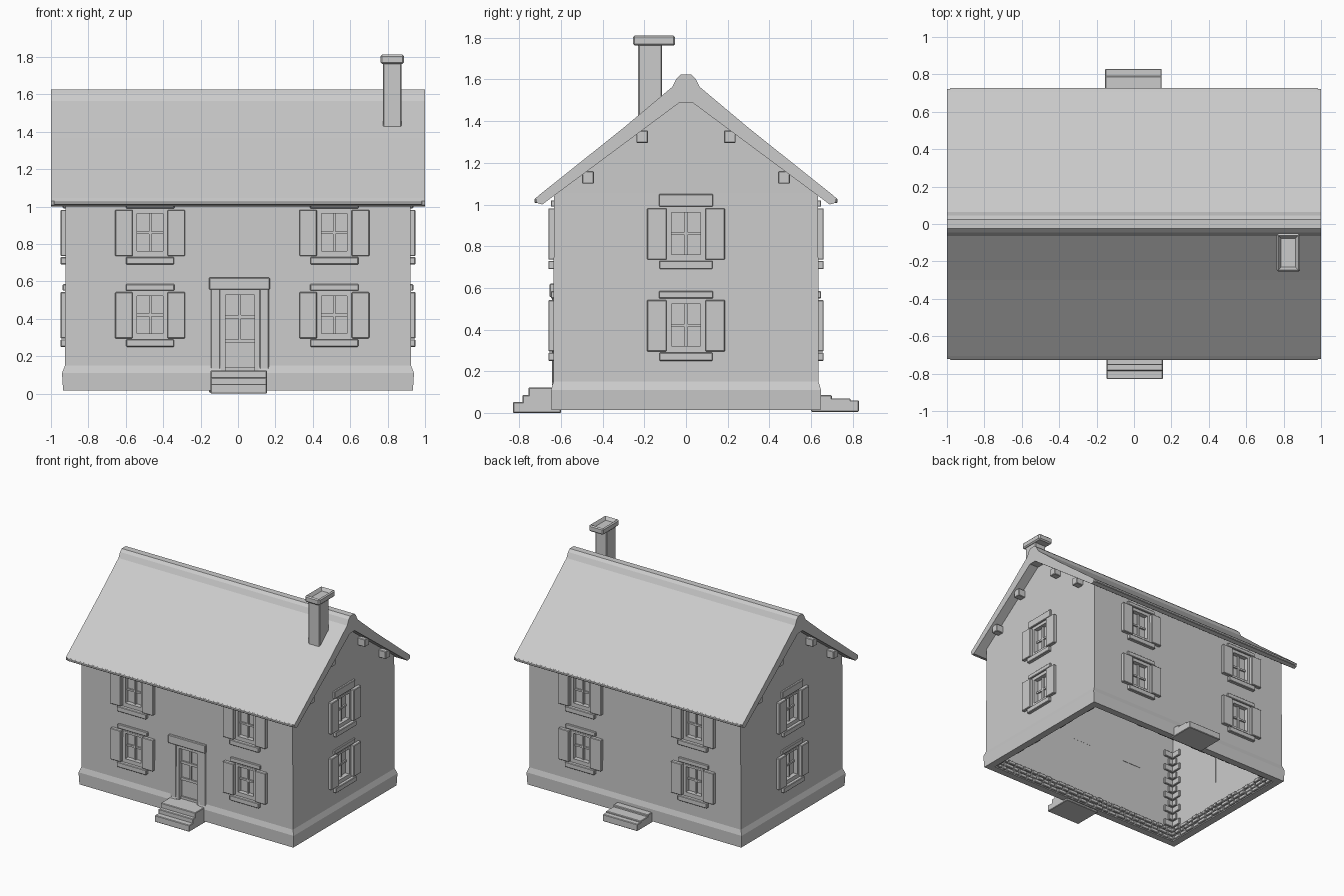
import bpy, bmesh, math, random
from mathutils import Matrix, Vector

random.seed(4)
cube = bpy.data.objects.get("Cube")
if cube:
    bpy.data.objects.remove(cube, do_unlink=True)

grey = bpy.data.materials.new("plain_grey")
grey.use_nodes = True
COLOUR = (0.6, 0.6, 0.6, 1)
grey.diffuse_color = COLOUR
grey.node_tree.nodes["Principled BSDF"].inputs["Base Color"].default_value = COLOUR


def finish(name, bm, bevel=0):
    bmesh.ops.recalc_face_normals(bm, faces=bm.faces)
    me = bpy.data.meshes.new(name)
    bm.to_mesh(me)
    bm.free()
    me.materials.append(grey)
    ob = bpy.data.objects.new(name, me)
    bpy.context.scene.collection.objects.link(ob)
    if bevel:
        mod = ob.modifiers.new("soft_edges", 'BEVEL')
        mod.width = bevel
        mod.segments = 1
    return ob


def add_box(bm, frame, u, d, z):
    """Box in a wall frame: u runs along the wall, d points out of it."""
    lo, hi = Vector((u[0], -d[1], z[0])), Vector((u[1], -d[0], z[1]))
    m = frame @ Matrix.Translation((lo + hi) / 2) @ Matrix.Diagonal((*(hi - lo), 1))
    return bmesh.ops.create_cube(bm, size=1, matrix=m)["verts"]


def house_solid(rings, ridge_x, ridge_z):
    """Loft of rectangles (half x, half y, z) closed by a gabled ridge."""
    bm = bmesh.new()
    loops = [[bm.verts.new((sx * x, sy * y, z))
              for sx, sy in ((-1, -1), (1, -1), (1, 1), (-1, 1))] for x, y, z in rings]
    bm.faces.new(loops[0])
    for a, b in zip(loops, loops[1:]):
        for i in range(4):
            j = (i + 1) % 4
            bm.faces.new((a[i], a[j], b[j], b[i]))
    p, q, r, s = loops[-1]
    left, right = (bm.verts.new((k * ridge_x, 0, ridge_z)) for k in (-1, 1))
    for f in ((p, q, right, left), (r, s, left, right), (q, r, right), (s, p, left)):
        bm.faces.new(f)
    return bm


# Wall frames: front, right, back, left
WX, WY, THICK = 0.922, 0.634, 0.045
SIDES = [(Matrix.Rotation(math.radians(90 * i), 4, 'Z'), (WY, WX)[i % 2], (WX, WY)[i % 2])
         for i in range(4)]
FRONT = SIDES[0][0]
WORLD = Matrix.Identity(4)

parts = {}


def part(name, frame, u, d, z):
    add_box(parts.setdefault(name, bmesh.new()), frame, u, d, z)


def from_wall(w, a, b):
    return (w + a, w + b)


# Windows with frame, glazing bars, lintel, sill and a pair of shutters
def window(frame, w, c, z, lintel_top):
    hw, bot, top = 0.085, z - 0.115, z + 0.118
    part("openings", frame, (c - hw, c + hw), from_wall(w, -0.15, 0.1), (bot, top))
    part("window_panes", frame, (c - hw, c + hw), from_wall(w, -0.042, -0.032), (bot, top))
    for s in (-1, 1):
        a, b = sorted((c + s * hw, c + s * (hw - 0.016)))
        part("window_frames", frame, (a, b), from_wall(w, -0.035, 0.004), (bot, top))
        a, b = sorted((c + s * (hw + 0.008), c + s * 0.187))
        part("shutters", frame, (a, b), from_wall(w, -0.005, 0.027), (z - 0.125, z + 0.122))
    for a in (bot, top - 0.016):
        part("window_frames", frame, (c - hw, c + hw), from_wall(w, -0.035, 0.004), (a, a + 0.016))
    part("glazing_bars", frame, (c - 0.007, c + 0.007), from_wall(w, -0.035, -0.018), (bot, top))
    part("glazing_bars", frame, (c - hw, c + hw), from_wall(w, -0.035, -0.02), (z - 0.007, z + 0.007))
    part("window_lintels", frame, (c - 0.13, c + 0.13), from_wall(w, -0.005, 0.015),
         (z + 0.13, lintel_top))
    part("window_sills", frame, (c - 0.128, c + 0.128), from_wall(w, -0.005, 0.027),
         (z - 0.17, z - 0.13))


for i, (frame, w, half) in enumerate(SIDES):
    gable = i % 2
    for c in ((0,) if gable else (-0.47, 0.515)):
        window(frame, w, c, 0.42, 0.585)
        window(frame, w, c, 0.86, 1.05 if gable else 1.02)

# Front door with surround
DL, DR, DB, DT = -0.09, 0.11, 0.12, 0.55
part("openings", FRONT, (DL, DR), from_wall(WY, -0.15, 0.1), (DB, DT))
part("door", FRONT, (DL, DR), from_wall(WY, -0.044, -0.034), (DB, DT))
for a, b in ((DL, DL + 0.022), (DR - 0.022, DR)):
    part("door_frame", FRONT, (a, b), from_wall(WY, -0.036, 0.003), (DB, DT))
part("door_frame", FRONT, (DL, DR), from_wall(WY, -0.036, 0.003), (DT - 0.022, DT))
for z in (DB, 0.27, 0.4):
    part("door_rails", FRONT, (DL, DR), from_wall(WY, -0.036, -0.022), (z, z + 0.02))
part("door_rails", FRONT, (0.003, 0.017), from_wall(WY, -0.036, -0.024), (0.28, DT))
for a, b in ((-0.145, DL - 0.005), (DR + 0.005, 0.165)):
    part("door_surround", FRONT, (a, b), from_wall(WY, -0.005, 0.008), (0.13, 0.56))
part("door_lintel", FRONT, (-0.155, 0.17), from_wall(WY, -0.005, 0.02), (0.555, 0.62))

# Steps at front and back
for reach, top in ((0.755, 0.122), (0.785, 0.085), (0.83, 0.052)):
    part("front_steps", FRONT, (-0.147, 0.155), (0.6, reach), (0, top))
for reach, top in ((0.7, 0.085), (0.79, 0.07), (0.83, 0.06)):
    part("back_steps", SIDES[2][0], (-0.148, 0.155), (0.6, reach), (0.005, top))

# Purlin ends under the verges
for s in (-1, 1):
    for y, z in ((0.21, 1.32), (0.47, 1.125)):
        for frame, w, half in (SIDES[1], SIDES[3]):
            part("purlin_ends", frame, (s * y - 0.028, s * y + 0.028),
                 from_wall(w, -0.01, 0.06), (z - 0.025, z + 0.035))

# Rough stones lining the foot and corners of the inner walls
for frame, w, half in SIDES:
    inner = half - THICK
    for row in range(3):
        u = -inner
        while u < inner - 0.03:
            step = random.uniform(0.04, 0.09)
            z = 0.022 + row * 0.034
            part("footing_stones", frame, (u, min(u + step - 0.008, inner)),
                 from_wall(w, -THICK - random.uniform(0.008, 0.02), -THICK + 0.005), (z, z + 0.028))
            u += step
    for k in range(11):
        z, run = 0.13 + k * 0.06, (0.09, 0.05)[k % 2]
        for s in (-1, 1):
            a, b = sorted((s * inner, s * (inner - run)))
            part("corner_stones", frame, (a, b), from_wall(w, -THICK - 0.014, -THICK + 0.005),
                 (z, z + 0.05))

# Walls with battered plinth, hollowed and pierced
walls = finish("walls", house_solid(
    [(0.935, 0.645, 0.015), (0.941, 0.648, 0.11), (WX + 0.003, WY + 0.002, 0.15),
     (WX, WY, 1.055)], WX, 1.52))
void = finish("hollow_cutter", house_solid(
    [(WX - THICK, WY - THICK, -0.1), (WX - THICK, WY - THICK, 1.03)], WX - THICK, 1.46))
openings = finish("opening_cutter", parts.pop("openings"))
for cutter in (void, openings):
    mod = walls.modifiers.new("cut", 'BOOLEAN')
    mod.operation, mod.solver, mod.object = 'DIFFERENCE', 'EXACT', cutter
    cutter.hide_render = True
bpy.context.view_layer.update()
cut_mesh = bpy.data.meshes.new_from_object(
    walls.evaluated_get(bpy.context.evaluated_depsgraph_get()))
walls.modifiers.clear()
walls.data = cut_mesh
for cutter in (void, openings):
    bpy.data.objects.remove(cutter, do_unlink=True)

# Remaining block parts
fine = ("glazing_bars", "window_panes", "window_frames", "door", "door_rails", "door_frame")
for name, bm in parts.items():
    finish(name, bm, 0 if name in fine else 0.004)

# Roof: half profile mirrored and extruded along the ridge
half_profile = [(0.025, 1.625), (0.045, 1.605), (0.065, 1.565), (0.3, 1.368), (0.705, 1.045),
                (0.722, 1.03), (0.717, 1.008), (0.69, 1.0), (0.03, 1.49)]
profile = half_profile + [(-y, z) for y, z in reversed(half_profile)]
bm = bmesh.new()
face = bm.faces.new([bm.verts.new((-1, y, z)) for y, z in profile])
ext = bmesh.ops.extrude_face_region(bm, geom=[face])["geom"]
bmesh.ops.translate(bm, vec=(2, 0, 0), verts=[v for v in ext if isinstance(v, bmesh.types.BMVert)])
finish("roof", bm)

# Eave edge strips
bm = bmesh.new()
for frame, w, half in (SIDES[0], SIDES[2]):
    add_box(bm, frame, (-0.985, 0.985), (0.71, 0.728), (1.008, 1.03))
finish("eave_edges", bm, 0.005)

# Chimney shaft and hollow-topped cap
bm = bmesh.new()
add_box(bm, WORLD, (0.775, 0.875), (0.115, 0.23), (1.39, 1.775))
finish("chimney_shaft", bm, 0.006)
bm = bmesh.new()
add_box(bm, WORLD, (0.762, 0.888), (0.052, 0.255), (1.762, 1.812))
bmesh.ops.bevel(bm, geom=bm.edges[:], offset=0.009, segments=1, affect='EDGES')
top = max(bm.faces, key=lambda f: f.calc_center_median().z)
bmesh.ops.inset_region(bm, faces=[top], thickness=0.022)
bmesh.ops.translate(bm, vec=(0, 0, -0.025), verts=top.verts)
finish("chimney_cap", bm)
